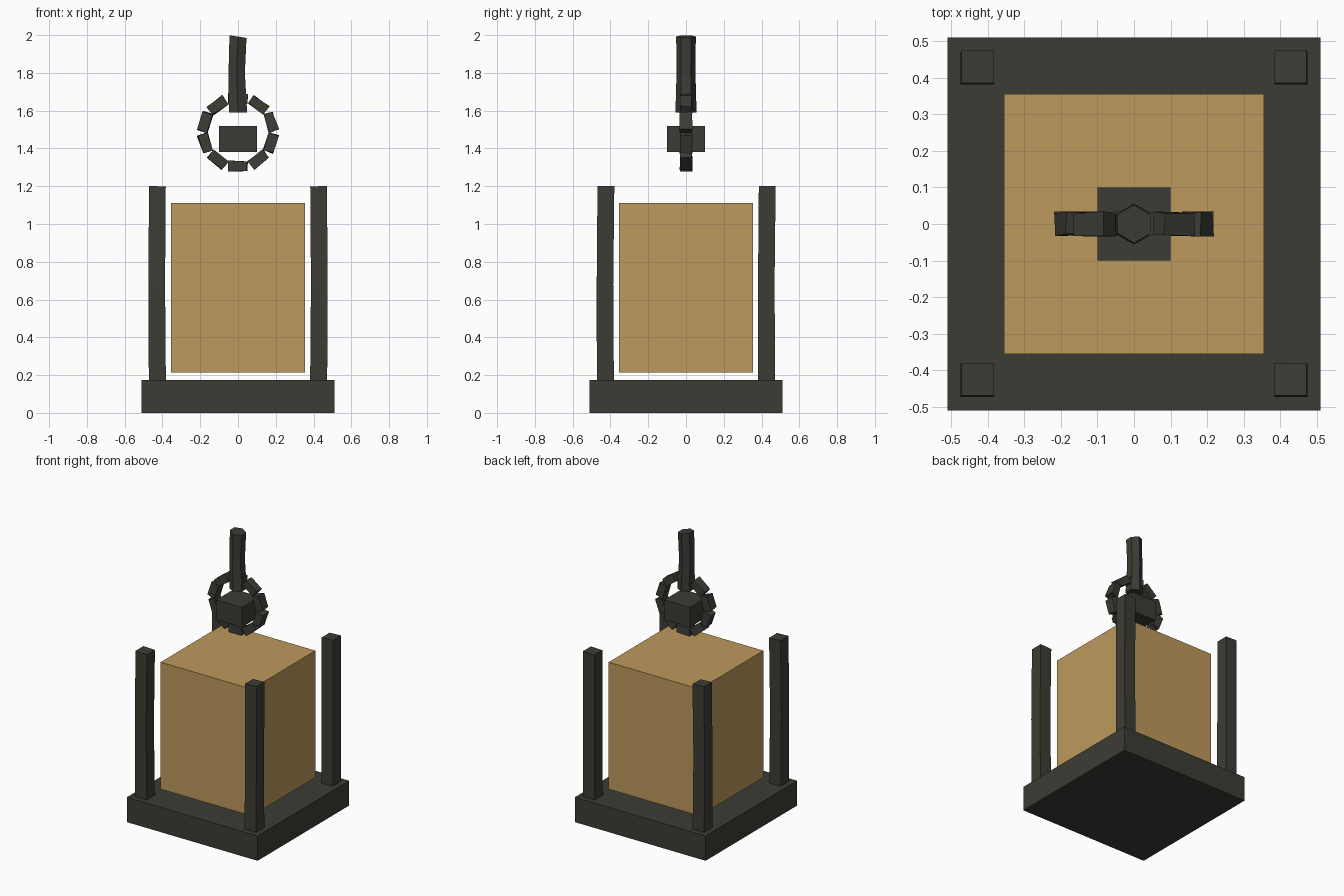
import bpy, bmesh, math, random
from mathutils import Matrix, Vector

if "Cube" in bpy.data.objects:
    bpy.data.objects.remove(bpy.data.objects["Cube"])

random.seed(4)

def material(name, rgb):
    m = bpy.data.materials.new(name)
    m.diffuse_color = (*rgb, 1)
    m.use_nodes = True
    m.node_tree.nodes["Principled BSDF"].inputs["Base Color"].default_value = m.diffuse_color
    return m

IRON = material("dark_iron", (0.046, 0.045, 0.036))
PANE = material("amber_glass", (0.51, 0.32, 0.11))

def finish(name, bm, mat):
    bmesh.ops.recalc_face_normals(bm, faces=bm.faces)
    mesh = bpy.data.meshes.new(name)
    bm.to_mesh(mesh)
    bm.free()
    mesh.materials.append(mat)
    obj = bpy.data.objects.new(name, mesh)
    bpy.context.collection.objects.link(obj)
    return obj

def box(name, size, centre, mat, turn=0.0, wobble=0.0):
    bm = bmesh.new()
    m = (Matrix.Translation(centre) @ Matrix.Rotation(turn, 4, 'Y')
         @ Matrix.Diagonal((*size, 1)))
    bmesh.ops.create_cube(bm, size=1, matrix=m)
    for v in bm.verts:
        v.co += Vector([random.uniform(-wobble, wobble) for _ in range(3)])
    return finish(name, bm, mat)

def bar(name, sides, phase, rings, mat):
    """Prism lofted through rings of (x, y, z, radius, slope along x)."""
    bm = bmesh.new()
    loops = []
    for x, y, z, r, slope in rings:
        loop = []
        for i in range(sides):
            a = phase + math.tau * i / sides
            dx, dy = r * math.cos(a), r * math.sin(a)
            loop.append(bm.verts.new((x + dx, y + dy, z + slope * dx)))
        loops.append(loop)
    for lo, hi in zip(loops, loops[1:]):
        for i in range(sides):
            j = (i + 1) % sides
            bm.faces.new((lo[i], lo[j], hi[j], hi[i]))
    bm.faces.new(loops[0][::-1])
    bm.faces.new(loops[-1])
    return finish(name, bm, mat)

# Base slab, floating lamp body and cap block
box("base", (1.02, 1.02, 0.175), (0, 0, 0.0875), IRON)
box("lamp_body", (0.71, 0.71, 0.895), (0, 0, 0.6625), PANE)
box("cap_block", (0.2, 0.2, 0.14), (0, 0, 1.45), IRON)

# Slightly bent corner posts
for sx in (-1, 1):
    for sy in (-1, 1):
        x, y = sx * 0.427, sy * 0.427
        bar("corner_post", 4, math.pi / 4, [
            (x, y, 0.16, 0.064, 0),
            (x + 0.003 * sx, y - 0.002, 0.68, 0.062, 0),
            (x, y + 0.003, 1.2, 0.063, 0.04 * sx)], IRON)

# Ring of separate links
for i in range(10):
    a = math.tau * i / 10 + math.pi / 2
    box("ring_link", (0.1, 0.062, 0.054),
        (0.183 * math.cos(a), 0, 1.485 + 0.178 * math.sin(a)),
        IRON, math.pi / 2 - a, 0.004)

# Six-sided hanging rod
bar("hanging_rod", 6, math.pi / 2, [
    (0, 0, 1.59, 0.056, 0),
    (-0.007, 0, 1.80, 0.05, 0),
    (0, 0, 1.992, 0.052, -0.16)], IRON)
